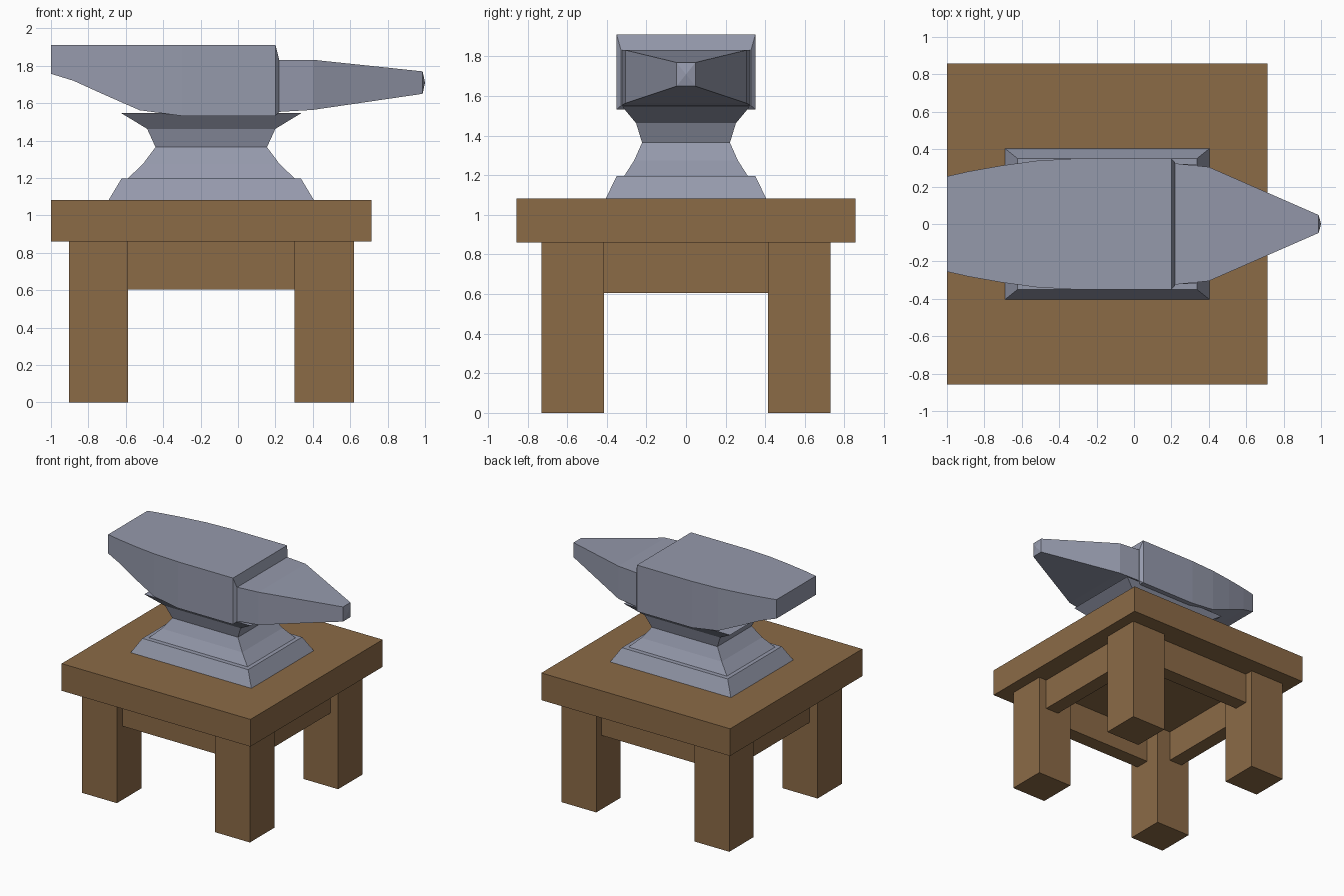
import bpy, bmesh

if "Cube" in bpy.data.objects:
    bpy.data.objects.remove(bpy.data.objects["Cube"])

def material(name, color):
    m = bpy.data.materials.new(name)
    m.diffuse_color = color
    m.use_nodes = True
    m.node_tree.nodes["Principled BSDF"].inputs["Base Color"].default_value = m.diffuse_color
    return m

wood = material("wood", (0.26, 0.145, 0.062, 1))
steel = material("steel", (0.30, 0.32, 0.41, 1))

def loft(name, rings, mat, apex=None):
    """Skin a chain of four-cornered rings, capping both ends (or ending in a point)."""
    bm = bmesh.new()
    loops = [[bm.verts.new(p) for p in ring] for ring in rings]
    for a, b in zip(loops, loops[1:]):
        for i in range(4):
            j = (i + 1) % 4
            bm.faces.new((a[i], a[j], b[j], b[i]))
    bm.faces.new(loops[0][::-1])
    if apex:
        tip = bm.verts.new(apex)
        for i in range(4):
            bm.faces.new((loops[-1][i], loops[-1][(i + 1) % 4], tip))
    else:
        bm.faces.new(loops[-1])
    bmesh.ops.recalc_face_normals(bm, faces=bm.faces)
    me = bpy.data.meshes.new(name)
    bm.to_mesh(me)
    bm.free()
    me.materials.append(mat)
    ob = bpy.data.objects.new(name, me)
    bpy.context.collection.objects.link(ob)
    return ob

def ring_z(z, x0, x1, y0, y1):
    return [(x0, y0, z), (x1, y0, z), (x1, y1, z), (x0, y1, z)]

def ring_x(x, hy, z0, z1):
    return [(x, -hy, z0), (x, hy, z0), (x, hy, z1), (x, -hy, z1)]

def box(name, x0, x1, y0, y1, z0, z1, mat):
    return loft(name, [ring_z(z0, x0, x1, y0, y1), ring_z(z1, x0, x1, y0, y1)], mat)

# Table top
box("table_top", -1.0, 0.713, -0.857, 0.857, 0.86, 1.083, wood)

# Legs
for xn, x0, x1 in (("left", -0.904, -0.588), ("right", 0.303, 0.619)):
    for yn, y0, y1 in (("front", -0.73, -0.414), ("back", 0.414, 0.73)):
        box(f"{yn}_{xn}_leg", x0, x1, y0, y1, 0, 0.86, wood)

# Aprons between the legs
for n, y0, y1 in (("front", -0.66, -0.54), ("back", 0.54, 0.66)):
    box(n + "_apron", -0.588, 0.303, y0, y1, 0.605, 0.86, wood)
for n, x0, x1 in (("left", -0.833, -0.713), ("right", 0.428, 0.548)):
    box(n + "_apron", x0, x1, -0.414, 0.414, 0.605, 0.86, wood)

# Anvil foot and waist: height, half length, half width
waist = [(1.083, 0.548, 0.405), (1.197, 0.480, 0.350), (1.197, 0.447, 0.312),
         (1.275, 0.365, 0.262), (1.365, 0.298, 0.222), (1.463, 0.343, 0.252),
         (1.547, 0.482, 0.322)]
cx = -0.143
loft("anvil_foot", [ring_z(z, cx - hx, cx + hx, -hy, hy) for z, hx, hy in waist], steel)

# Anvil body: x, half width, bottom, top
body = [(-1.0, 0.255, 1.757, 1.912), (-0.88, 0.282, 1.72, 1.912),
        (-0.71, 0.312, 1.643, 1.912), (-0.525, 0.338, 1.562, 1.912),
        (-0.30, 0.351, 1.532, 1.912), (0.20, 0.351, 1.532, 1.912),
        (0.22, 0.328, 1.552, 1.832)]
loft("anvil_body", [ring_x(*s) for s in body], steel)

# Horn with a blunt pointed tip
horn = [(0.21, 0.325, 1.553, 1.832), (0.40, 0.305, 1.564, 1.832), (0.987, 0.048, 1.65, 1.77)]
loft("anvil_horn", [ring_x(*s) for s in horn], steel, apex=(1.0, 0, 1.71))
